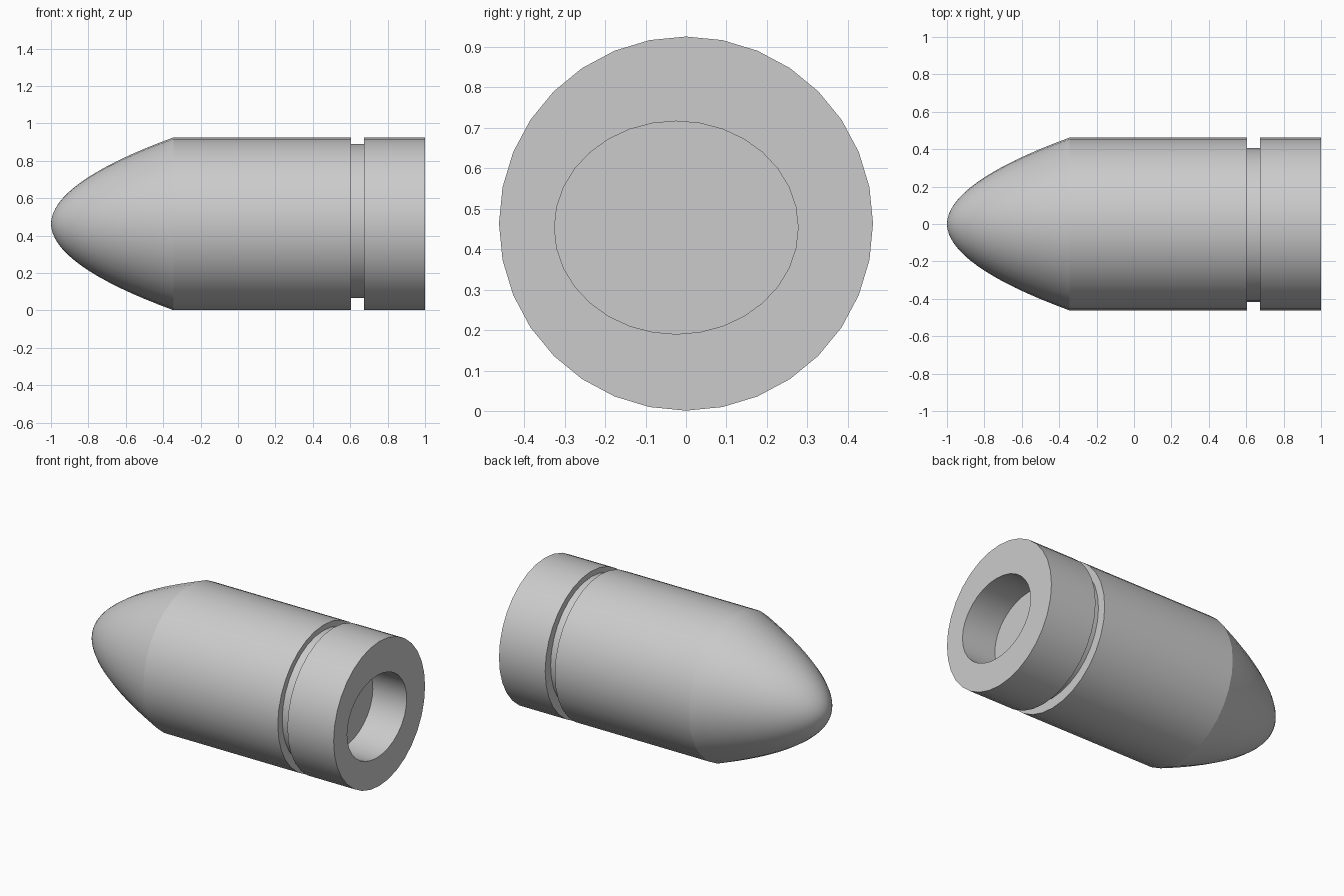
import bpy, bmesh, math

SIDES = 32
RADIUS = 0.462
AXIS = (0.0, 0.463)          # y, z of the long axis
SHOULDER = -0.345            # where the nose meets the casing

cube = bpy.data.objects.get("Cube")
if cube:
    bpy.data.objects.remove(cube, do_unlink=True)

grey = bpy.data.materials.new("plain grey")
grey.use_nodes = True
colour = (0.6, 0.6, 0.6, 1)
grey.diffuse_color = colour
grey.node_tree.nodes["Principled BSDF"].inputs["Base Color"].default_value = colour


def ring(x, ry=RADIUS, rz=None, centre=AXIS):
    """Points of one cross-section, standing across the x axis."""
    rz = ry if rz is None else rz
    angles = [2 * math.pi * i / SIDES for i in range(SIDES)]
    return [(x, centre[0] + ry * math.sin(a), centre[1] + rz * math.cos(a)) for a in angles]


def loft(name, rings, tip=None, cap=False):
    """Skin a chain of rings, with an optional pointed start and capped end."""
    bm = bmesh.new()
    loops = [[bm.verts.new(p) for p in r] for r in rings]
    for a, b in zip(loops, loops[1:]):
        for i in range(SIDES):
            j = (i + 1) % SIDES
            bm.faces.new((a[i], a[j], b[j], b[i]))
    if tip:
        point = bm.verts.new(tip)
        for i in range(SIDES):
            bm.faces.new((point, loops[0][(i + 1) % SIDES], loops[0][i]))
    if cap:
        bm.faces.new(loops[-1])
    bmesh.ops.recalc_face_normals(bm, faces=bm.faces)
    # Outer skin comes first, so its first face must look away from the axis
    bm.faces.ensure_lookup_table()
    first = bm.faces[0]
    middle = first.calc_center_median()
    if first.normal.y * (middle.y - AXIS[0]) + first.normal.z * (middle.z - AXIS[1]) < 0:
        bmesh.ops.reverse_faces(bm, faces=bm.faces)
    mesh = bpy.data.meshes.new(name)
    bm.to_mesh(mesh)
    bm.free()
    mesh.materials.append(grey)
    obj = bpy.data.objects.new(name, mesh)
    bpy.context.collection.objects.link(obj)
    bpy.ops.object.select_all(action='DESELECT')
    obj.select_set(True)
    bpy.context.view_layer.objects.active = obj
    bpy.ops.object.shade_smooth_by_angle(angle=math.radians(30))
    return obj


# Rounded nose, with rings packed towards the tip
STEPS = 16
nose_rings = []
for k in range(1, STEPS + 1):
    t = (k / STEPS) ** 2
    nose_rings.append(ring(-1 + t * (SHOULDER + 1), RADIUS * t ** 0.52))
loft("nose", nose_rings, tip=(-1, *AXIS))

# Straight casing, closed inwards behind the groove
groove_front, groove_back = 0.605, 0.673
groove_centre = (-0.005, 0.478)
groove_radius = 0.412
loft("casing", [ring(SHOULDER), ring(groove_front),
                ring(groove_front, groove_radius, centre=groove_centre)])

# Sunken band in the groove
loft("groove_band", [ring(x, groove_radius, centre=groove_centre)
                     for x in (groove_front, groove_back)])

# Base ring with an oval blind hole in its end
hole = dict(ry=0.301, rz=0.263, centre=(-0.024, 0.453))
base_rings = [ring(groove_back), ring(1.0), ring(1.0, **hole), ring(0.76, **hole)]
loft("base_ring", base_rings, cap=True)
loft("base_front", [ring(groove_back), ring(groove_back, groove_radius, centre=groove_centre)])
